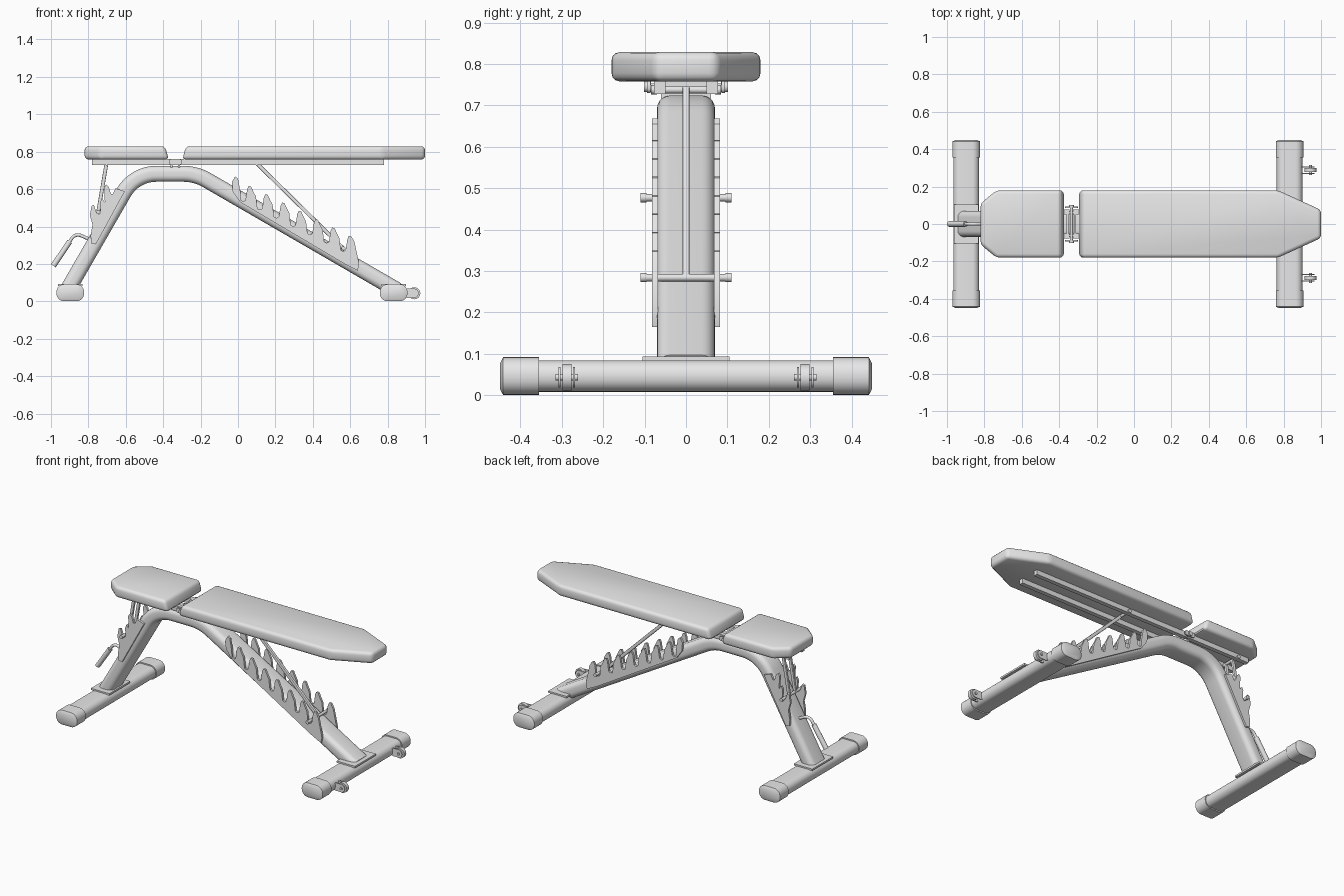
import bpy, bmesh, math
from mathutils import Vector

if "Cube" in bpy.data.objects:
    bpy.data.objects.remove(bpy.data.objects["Cube"])

grey = bpy.data.materials.new("light_grey")
grey.use_nodes = True
grey.diffuse_color = (0.8, 0.8, 0.8, 1)
grey.node_tree.nodes["Principled BSDF"].inputs["Base Color"].default_value = (0.8, 0.8, 0.8, 1)
Y = Vector((0, 1, 0))
parts = []


def finish(bm, name):
    bmesh.ops.recalc_face_normals(bm, faces=bm.faces)
    mesh = bpy.data.meshes.new(name)
    bm.to_mesh(mesh)
    bm.free()
    mesh.materials.append(grey)
    ob = bpy.data.objects.new(name, mesh)
    bpy.context.collection.objects.link(ob)
    parts.append(ob)
    return ob


def loft(name, rings):
    """Skin a list of equal point rings and close both ends."""
    bm = bmesh.new()
    rows = [[bm.verts.new(p) for p in ring] for ring in rings]
    n = len(rows[0])
    for a, b in zip(rows, rows[1:]):
        for i in range(n):
            j = (i + 1) % n
            bm.faces.new((a[i], a[j], b[j], b[i]))
    bm.faces.new(rows[0])
    bm.faces.new(rows[-1])
    return finish(bm, name)


def rounded(w, h, r, steps=5):
    """Rounded rectangle outline, centred."""
    pts = []
    for q, (sx, sy) in enumerate(((1, 1), (-1, 1), (-1, -1), (1, -1))):
        for k in range(steps + 1):
            a = math.pi / 2 * (q + k / steps)
            pts.append((sx * (w / 2 - r) + r * math.cos(a), sy * (h / 2 - r) + r * math.sin(a)))
    return pts


def sweep(name, path, outline):
    """Sweep an outline along a path of (x, z) points at y = 0."""
    pts = [Vector((x, 0, z)) for x, z in path]
    rings = []
    for i, p in enumerate(pts):
        d0 = (p - pts[max(i - 1, 0)]).normalized()
        d1 = (pts[min(i + 1, len(pts) - 1)] - p).normalized()
        t = (d0 + d1).normalized()
        n = t.cross(Y)
        rings.append([p + Y * u + n * v for u, v in outline])
    return loft(name, rings)


def circle(r, n=16):
    return [(r * math.cos(math.tau * k / n), r * math.sin(math.tau * k / n)) for k in range(n)]


def cross_rod(name, x, z, y0, y1, r):
    return loft(name, [[(x + u, y, z + v) for u, v in circle(r)] for y in (y0, y1)])


def plate(name, outline, y0, y1):
    """Extrude an (x, z) outline between two y values."""
    return loft(name, [[(x, y, z) for x, z in outline] for y in (y0, y1)])


def box(name, x0, x1, y0, y1, z0, z1):
    return plate(name, [(x0, z0), (x1, z0), (x1, z1), (x0, z1)], y0, y1)


def fillet(path, radii, steps=8):
    """Round the inner corners of an (x, z) path."""
    out = [path[0]]
    for a, b, c, r in zip(path, path[1:], path[2:], radii):
        a, b, c = Vector(a), Vector(b), Vector(c)
        d, e = (a - b).normalized(), (c - b).normalized()
        half = d.angle(e) / 2
        centre = b + (d + e).normalized() * r / math.sin(half)
        p, q = b + d * r / math.tan(half) - centre, b + e * r / math.tan(half) - centre
        for k in range(steps + 1):
            s = k / steps
            out.append(tuple(centre + (p * (1 - s) + q * s).normalized() * r))
    return out + [path[-1]]


# Bent main frame
spine = fillet([(-0.917, 0.05), (-0.553, 0.682), (-0.225, 0.682), (0.85, 0.06)], (0.2, 0.25))
sweep("main_frame", spine, rounded(0.14, 0.085, 0.032))

# Floor bars, end caps and weld plates
for label, x in (("seat_end", -0.897), ("head_end", 0.832)):
    def section(y, w, h, r):
        return [(x + u, y, 0.046 + v) for u, v in rounded(w, h, r, 7)]
    loft(label + "_floor_bar", [section(y, 0.138, 0.076, 0.036) for y in (-0.4, 0.4)])
    for s in (-1, 1):
        loft(label + "_floor_cap", [section(s * 0.355, 0.148, 0.091, 0.042),
                                    section(s * 0.442, 0.148, 0.091, 0.042),
                                    section(s * 0.45, 0.11, 0.06, 0.028)])
    box(label + "_weld_plate", x - 0.065, x + 0.065, -0.105, 0.105, 0.082, 0.093)


# Cushions with a slanted end at the hinge
def cushion(name, outline, hinge_x, slant):
    bm = bmesh.new()
    low = [bm.verts.new((x, y, 0.758)) for x, y in outline]
    top = [bm.verts.new((x + (slant if x == hinge_x else 0), y, 0.829)) for x, y in outline]
    n = len(outline)
    bm.faces.new(low)
    bm.faces.new(top)
    for i in range(n):
        j = (i + 1) % n
        bm.faces.new((low[i], low[j], top[j], top[i]))
    bmesh.ops.recalc_face_normals(bm, faces=bm.faces)
    bmesh.ops.bevel(bm, geom=list(bm.edges), offset=0.02, segments=3, profile=0.5, affect='EDGES')
    return finish(bm, name)


cushion("seat_cushion", [(-0.37, -0.18), (-0.37, 0.18), (-0.735, 0.18), (-0.82, 0.11),
                         (-0.82, -0.11), (-0.735, -0.18)], -0.37, -0.02)
cushion("back_cushion", [(-0.298, 0.18), (-0.298, -0.18), (0.77, -0.18), (1.0, -0.075),
                         (1.0, 0.075), (0.77, 0.18)], -0.298, 0.02)

# Rails under the cushions and hinge hardware
for s in (-1, 1):
    box("seat_rail", -0.78, -0.345, s * 0.05, s * 0.077, 0.728, 0.762)
    box("back_rail", -0.325, 0.78, s * 0.05, s * 0.077, 0.728, 0.762)
    for y in (0.064, 0.09):
        plate("hinge_tab", [(-0.335 + u, 0.745 + v) for u, v in rounded(0.07, 0.03, 0.012)],
              s * (y - 0.004), s * (y + 0.004))
    cross_rod("hinge_bolt", -0.335, 0.745, s * 0.085, s * 0.102, 0.013)
cross_rod("hinge_pin", -0.335, 0.745, -0.1, 0.1, 0.008)
for x in (-0.355, -0.315):
    box("hinge_bracket", x - 0.005, x + 0.005, -0.06, 0.06, 0.71, 0.762)

# Toothed adjustment plates on both sides of the frame
tooth = [(-0.012, -0.01), (0, -0.015), (0.012, -0.01), (0.016, 0.01), (0.022, 0.05),
         (0.03, 0.067), (0.043, 0.064), (0.056, 0.035), (0.069, 0.01), (0.074, -0.035)]
ladder = [(0.012, 0.53), (-0.028, 0.585), (-0.032, 0.64), (-0.015, 0.668), (0, 0.655), (0.012, 0.59)]
for k in range(7):
    points = tooth if k < 6 else tooth[:7]
    ladder += [(0.027 + 0.0893 * k + u, 0.55 - 0.0445 * k + v) for u, v in points]
ladder += [(0.622, 0.32), (0.648, 0.2), (0.64, 0.165), (0.57, 0.2)]

seat_ladder = [(-0.76, 0.305), (-0.785, 0.31), (-0.788, 0.35), (-0.778, 0.41), (-0.792, 0.46),
               (-0.783, 0.51), (-0.77, 0.515), (-0.757, 0.475), (-0.745, 0.465), (-0.735, 0.475),
               (-0.737, 0.53), (-0.728, 0.55), (-0.712, 0.53), (-0.716, 0.61), (-0.705, 0.625),
               (-0.69, 0.61), (-0.68, 0.575), (-0.668, 0.575), (-0.655, 0.605), (-0.605, 0.588)]
for s in (-1, 1):
    plate("back_ladder", ladder, s * 0.068, s * 0.082)
    plate("seat_ladder", seat_ladder, s * 0.068, s * 0.082)

# Support struts with their pins
sweep("back_strut", [(0.1, 0.738), (0.563, 0.283)], rounded(0.018, 0.02, 0.004, 2))
for s in (-1, 1):
    strut = sweep("seat_strut", [(-0.703, 0.738), (-0.747, 0.481)], rounded(0.016, 0.02, 0.004, 2))
    strut.location.y = s * 0.03
for label, x, z, reach in (("back_lock", 0.563, 0.284, 0.11), ("seat_lock", -0.747, 0.477, 0.11),
                           ("back_pivot", 0.1, 0.738, 0.085), ("seat_pivot", -0.703, 0.738, 0.085)):
    cross_rod(label + "_pin", x, z, -reach, reach, 0.009)
    for s in (-1, 1):
        cross_rod(label + "_collar", x, z, s * (reach - 0.015), s * reach, 0.011)

# Bent carrying handle with a thicker grip
sweep("handle_tube", fillet([(-0.79, 0.33), (-0.87, 0.365), (-0.98, 0.2)], (0.04,)), circle(0.009))
sweep("handle_grip", [(-0.9, 0.32), (-0.987, 0.19)], circle(0.015))

# Transport wheels
for y in (-0.288, 0.288):
    cross_rod("wheel", 0.943, 0.043, y - 0.011, y + 0.011, 0.032)
    cross_rod("wheel_axle", 0.943, 0.043, y - 0.027, y + 0.027, 0.008)
    for s in (-1, 1):
        plate("wheel_bracket", [(0.925 + u, 0.043 + v) for u, v in rounded(0.08, 0.05, 0.022)],
              y + s * 0.015, y + s * 0.02)

# Smooth shading with crisp edges
bpy.ops.object.select_all(action='DESELECT')
for ob in parts:
    ob.select_set(True)
bpy.context.view_layer.objects.active = parts[0]
bpy.ops.object.shade_smooth_by_angle(angle=math.radians(35))
